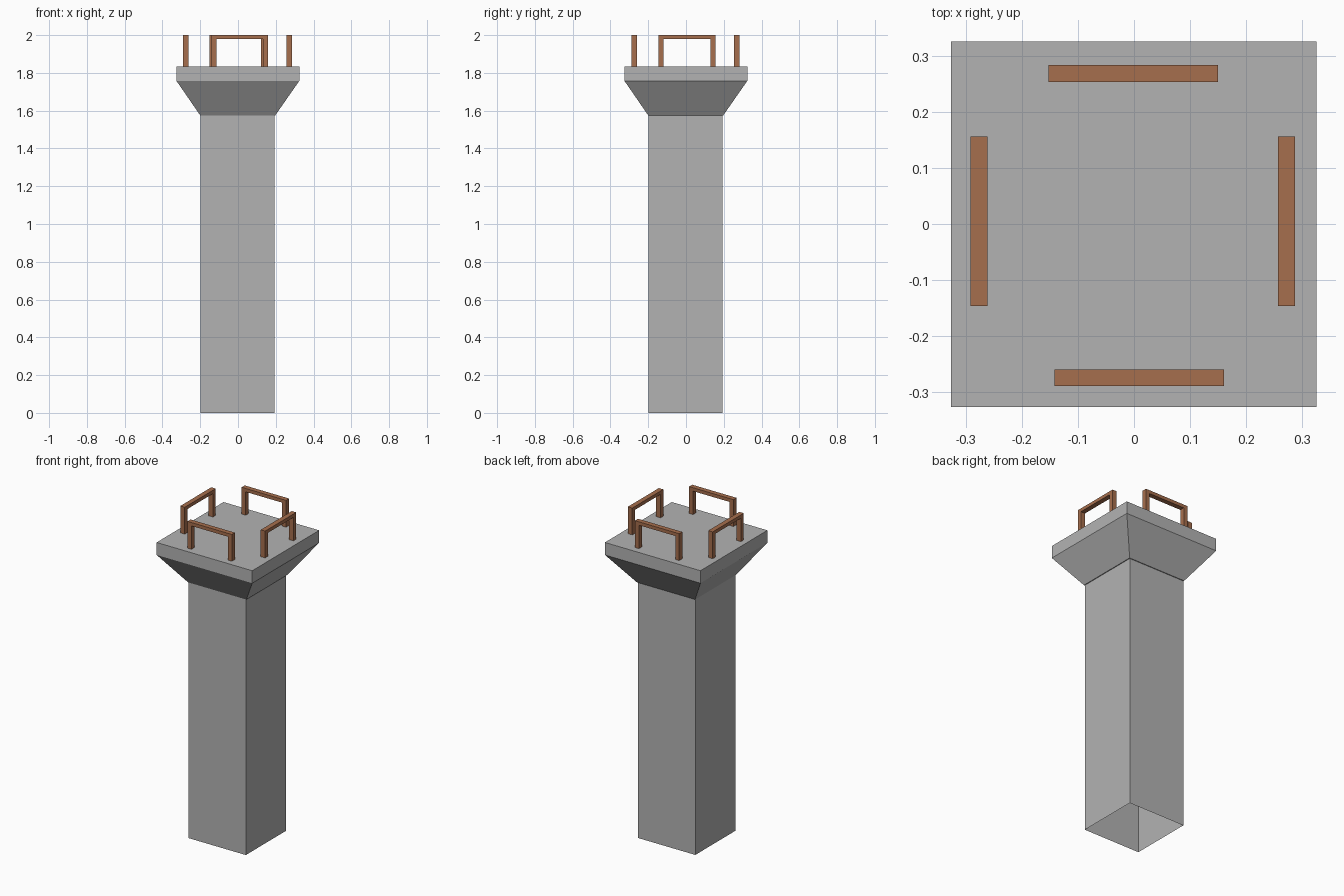
import bpy

if "Cube" in bpy.data.objects:
    bpy.data.objects.remove(bpy.data.objects["Cube"])


def material(name, rgb):
    m = bpy.data.materials.new(name)
    m.diffuse_color = (*rgb, 1)
    m.use_nodes = True
    m.node_tree.nodes["Principled BSDF"].inputs["Base Color"].default_value = m.diffuse_color
    return m


STONE = material("grey stone", (0.45, 0.45, 0.45))
WOOD = material("brown wood", (0.38, 0.156, 0.074))


def add_object(name, verts, faces, mat):
    mesh = bpy.data.meshes.new(name)
    mesh.from_pydata(verts, [], faces)
    mesh.materials.append(mat)
    mesh.update()
    ob = bpy.data.objects.new(name, mesh)
    bpy.context.collection.objects.link(ob)
    return ob


def square_loft(name, rings, mat, cap_top=False):
    """Stack of square rings (z, low, high), open at the bottom."""
    verts = [(x, y, z) for z, a, b in rings
             for x, y in ((a, a), (b, a), (b, b), (a, b))]
    faces = []
    for r in range(len(rings) - 1):
        for i in range(4):
            j = (i + 1) % 4
            faces.append((4 * r + i, 4 * r + j, 4 * r + 4 + j, 4 * r + 4 + i))
    if cap_top:
        n = len(verts)
        faces.append((n - 4, n - 3, n - 2, n - 1))
    return add_object(name, verts, faces, mat)


def rail(name, along, start, across, depth=0.03, length=0.302):
    """Arch-shaped rail: a U profile extruded across its thickness."""
    z0, z1, leg, bar = 1.835, 2.0, 0.027, 0.021
    prof = [(0, z0), (leg, z0), (leg, z1 - bar), (length - leg, z1 - bar),
            (length - leg, z0), (length, z0), (length, z1), (0, z1)]
    n = len(prof)
    verts = []
    for d in (0, depth):
        for s, z in prof:
            u, v = start + s, across + d
            verts.append((u, v, z) if along == "x" else (v, u, z))
    faces = [tuple(range(n)), tuple(reversed(range(n, 2 * n)))]
    faces += [(i, i + n, (i + 1) % n + n, (i + 1) % n) for i in range(n)]
    if along == "y":  # swapping the axes mirrors the winding
        faces = [tuple(reversed(f)) for f in faces]
    return add_object(name, verts, faces, WOOD)


# Hollow square shaft
square_loft("shaft", [(0, -0.198, 0.192), (1.575, -0.198, 0.192)], STONE)

# Flared head with platform slab
square_loft("platform_head", [(1.575, -0.198, 0.192), (1.575, -0.2, 0.197),
                              (1.758, -0.326, 0.325), (1.835, -0.326, 0.325)],
            STONE, cap_top=True)

# Four wooden rails, one near each edge
rail("back_rail", "x", -0.152, 0.253)
rail("front_rail", "x", -0.142, -0.289)
rail("left_rail", "y", -0.146, -0.291)
rail("right_rail", "y", -0.146, 0.257)
